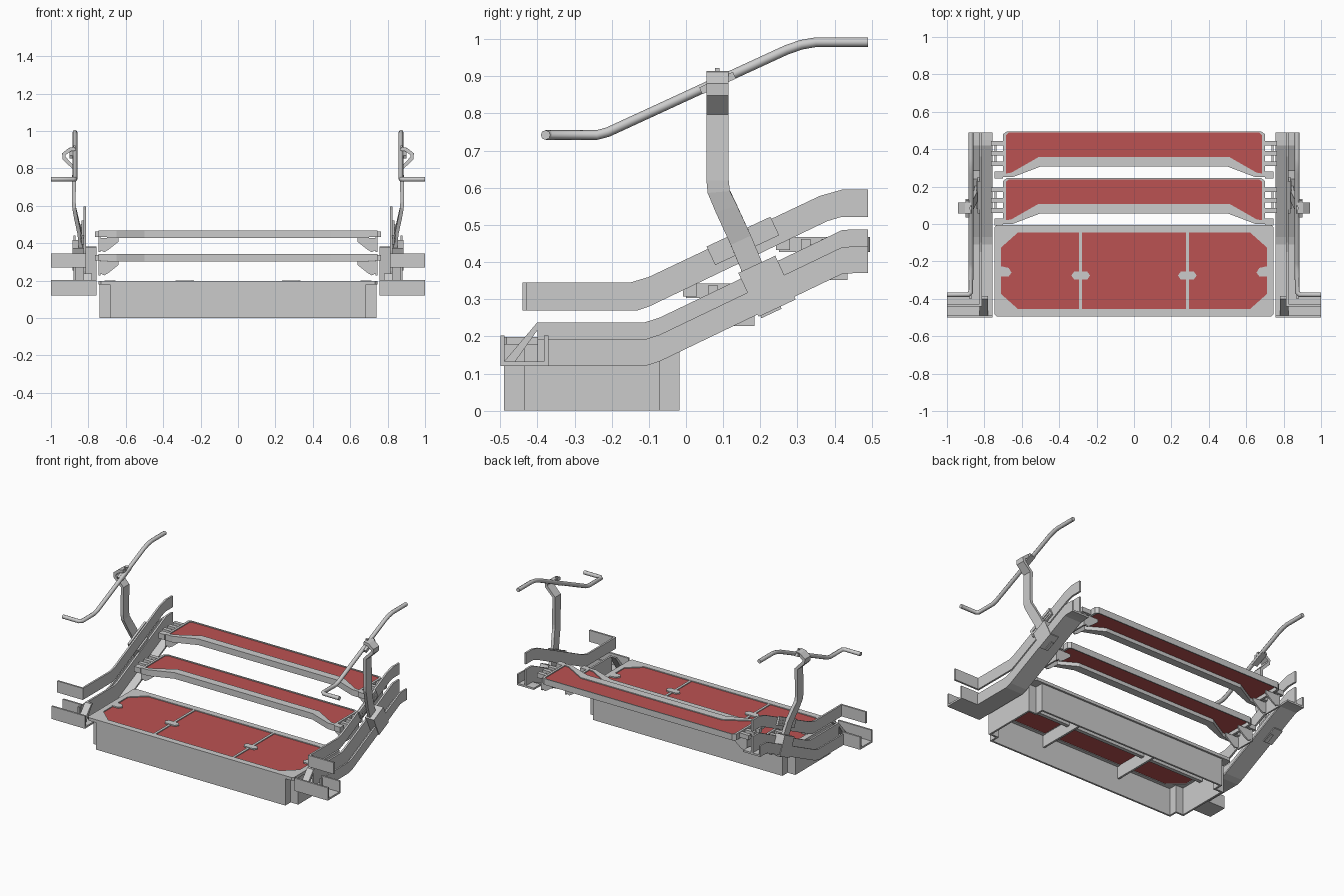
import bpy, bmesh, math
from mathutils import Vector

if "Cube" in bpy.data.objects:
    bpy.data.objects.remove(bpy.data.objects["Cube"])

red = bpy.data.materials.new("red_tread")
red.diffuse_color = (0.5, 0.085, 0.085, 1)
red.use_nodes = True
red.node_tree.nodes["Principled BSDF"].inputs["Base Color"].default_value = red.diffuse_color


def make(name, verts, faces, mirror=False, mat=None):
    me = bpy.data.meshes.new(name)
    me.from_pydata([tuple(v) for v in verts], [], faces)
    ob = bpy.data.objects.new(name, me)
    bpy.context.collection.objects.link(ob)
    # consistent outward normals
    bm = bmesh.new()
    bm.from_mesh(me)
    bmesh.ops.recalc_face_normals(bm, faces=bm.faces)
    bm.to_mesh(me)
    bm.free()
    if mat:
        me.materials.append(mat)
    if mirror:
        ob.modifiers.new("mirror", 'MIRROR')
    return ob


def loft(name, rings, mirror=False, mat=None):
    """Skin equal-length closed rings and cap both ends."""
    n = len(rings[0])
    verts = [v for r in rings for v in r]
    faces = [(k*n+i, k*n+(i+1) % n, (k+1)*n+(i+1) % n, (k+1)*n+i)
             for k in range(len(rings)-1) for i in range(n)]
    last = (len(rings)-1)*n
    faces += [tuple(range(n))[::-1], tuple(range(last, last+n))]
    return make(name, verts, faces, mirror, mat)


def prism(name, pts, axis, lo, hi, mirror=False, mat=None):
    """Extrude a 2D outline along x, y or z."""
    put = {'x': lambda a, b, c: (c, a, b), 'y': lambda a, b, c: (a, c, b),
           'z': lambda a, b, c: (a, b, c)}[axis]
    return loft(name, [[put(a, b, c) for a, b in pts] for c in (lo, hi)], mirror, mat)


def box(name, x0, x1, y0, y1, z0, z1, mirror=False, mat=None):
    return prism(name, [(x0, y0), (x1, y0), (x1, y1), (x0, y1)], 'z', z0, z1, mirror, mat)


def ring(name, outer, inner, z0, z1):
    """Frame between two outlines with the same number of corners."""
    n = len(outer)
    verts = [(x, y, z) for loop in (outer, inner) for z in (z0, z1) for x, y in loop]
    faces = []
    for i in range(n):
        j = (i+1) % n
        faces += [(i, j, n+j, n+i), (2*n+i, 2*n+j, 3*n+j, 3*n+i),
                  (i, j, 2*n+j, 2*n+i), (n+i, n+j, 3*n+j, 3*n+i)]
    return make(name, verts, faces)


def octagon(x, y0, y1, c, d):
    return [(-x+c, y0), (x-c, y0), (x, y0+d), (x, y1-d),
            (x-c, y1), (-x+c, y1), (-x, y1-d), (-x, y0+d)]


def notched(x, y0, y1, c):
    """Rectangle with a square notch in each corner."""
    return [(-x+c, y0), (x-c, y0), (x-c, y0+c), (x, y0+c), (x, y1-c), (x-c, y1-c),
            (x-c, y1), (-x+c, y1), (-x+c, y1-c), (-x, y1-c), (-x, y0+c), (-x+c, y0+c)]


def tilted(cy, cz, length, height, deg):
    """Rectangle in the y-z plane turned by an angle."""
    a = math.radians(deg)
    c, s = math.cos(a), math.sin(a)
    return [(cy+u*length/2*c-v*height/2*s, cz+u*length/2*s+v*height/2*c)
            for u, v in ((-1, -1), (1, -1), (1, 1), (-1, 1))]


# bottom step: hollow notched box, rim, red panels and seams
ring("base_skirt", notched(.74, -.49, -.017, .055), notched(.728, -.478, -.029, .055), 0, .185)
ring("base_rim", octagon(.745, -.495, -.005, .012, .012),
     octagon(.71, -.455, -.045, .09, .08), .178, .198)
prism("base_panel", octagon(.712, -.457, -.043, .088, .078), 'z', .182, .192, mat=red)
box("panel_seam", .277, .293, -.457, -.043, .18, .197, True)
prism("seam_latch", [(.235, -.275), (.25, -.255), (.32, -.255), (.335, -.275),
                     (.32, -.297), (.25, -.297)], 'z', .19, .2, True)
prism("edge_latch", [(.715, -.225), (.67, -.235), (.655, -.26), (.67, -.28), (.715, -.28)],
      'z', .19, .2, True)
box("under_beam", -.72, .72, -.262, -.238, .14, .182)
box("under_rib", .277, .29, -.478, -.03, .1, .182, True)

# two upper treads: cut-back frame, red panel, end lugs and gussets
for n, (y, z) in enumerate([(0, .343), (.25, .467)], 1):
    outer = [(-.7, 0), (-.7, .23), (-.68, .245), (.68, .245), (.7, .23), (.7, 0),
             (.65, 0), (.5, .057), (-.5, .057), (-.65, 0)]
    inner = [(-.685, .02), (-.685, .225), (-.67, .238), (.67, .238), (.685, .225), (.685, .02),
             (.655, .025), (.51, .108), (-.51, .108), (-.655, .025)]
    outer = [(a, b+y) for a, b in outer]
    inner = [(a, b+y) for a, b in inner]
    ring(f"tread_{n}_frame", outer, inner, z-.04, z)
    prism(f"tread_{n}_panel", inner, 'z', z-.016, z-.006, mat=red)
    box(f"tread_{n}_corner", .7, .745, y-.008, y+.03, z-.035, z, True)
    for k, (a, b) in enumerate([(.06, .085), (.115, .14), (.17, .195)]):
        box(f"tread_{n}_lug_{k}", .695, .765, y+a, y+b, z-.035, z-.005, True)
    gus = [(.64, z-.04), (.745, z-.04), (.745, z-.1), (.715, z-.115), (.69, z-.1), (.64, z-.06)]
    prism(f"tread_{n}_gusset_front", gus, 'y', y+.06, y+.07, True)
    prism(f"tread_{n}_gusset_back", gus, 'y', y+.175, y+.185, True)
    box(f"tread_{n}_end_plate", .735, .745, y+.06, y+.185, z-.115, z-.02, True)

# lower stringer: thin folded channel following the stair slope
section = [(.757, 0), (.88, 0), (.88, .072), (.87, .072), (.87, .012), (.826, .012),
           (.826, .118), (.814, .118), (.814, .012), (.757, .012)]
path = [(-.4, .12), (-.11, .12), (-.07, .133), (.42, .368), (.45, .37), (.49, .37)]
loft("lower_stringer", [[(x, y, z+h) for x, h in section] for y, z in path], True)

# outturned foot of the stringer
prism("stringer_foot", [(.757, -.5), (1, -.5), (1, -.37), (.88, -.37), (.757, -.39)],
      'z', .12, .132, True)
box("foot_front", .757, 1, -.5, -.488, .12, .203, True)
box("foot_back", .868, 1, -.382, -.37, .12, .203, True)
prism("foot_brace", [(-.49, .132), (-.46, .132), (-.385, .238), (-.4, .238)],
      'x', .78, .826, True)

# upper skirting plate with its outturned front end
skirt = [(-.44, .27), (-.13, .27), (-.1, .28), (.38, .51), (.42, .522), (.49, .522),
         (.49, .595), (.42, .595), (.36, .578), (-.1, .36), (-.15, .345), (-.44, .345)]
prism("skirting", skirt, 'x', .814, .826, True)
box("skirting_return", .814, 1, -.44, -.428, .27, .345, True)

# post mounting brackets
prism("skirting_bracket", tilted(.153, .457, .19, .055, 25), 'x', .824, .838, True)
for k, (a, b) in enumerate([(.113, .432), (.2, .475)]):
    for d in (-.01, .01):
        prism(f"bracket_slot_{k}", tilted(a, b+d, .07, .006, 25), 'x', .836, .842, True)
prism("stringer_bracket", tilted(.218, .335, .11, .13, 25), 'x', .82, .884, True)

# handrail post: flat strap with bends
strap = [(.835, .23, .262, 25), (.838, .195, .345, 25), (.848, .147, .46, 25),
         (.867, .108, .545, 18), (.876, .088, .59, 5), (.878, .085, .62, 0), (.876, .085, .8, 0),
         (.93, .085, .855, 0), (.932, .085, .875, 0), (.9, .085, .9, 0), (.87, .085, .905, 0)]
rings = []
for i, (x, y, z, deg) in enumerate(strap):
    a, b = strap[max(i-1, 0)], strap[min(i+1, len(strap)-1)]
    t = Vector((b[0]-a[0], b[1]-a[1], b[2]-a[2])).normalized()
    w = Vector((0, math.cos(math.radians(deg)), math.sin(math.radians(deg))))
    nrm = w.cross(t).normalized()
    p = Vector((x, y, z))
    rings.append([p+w*u*.03+nrm*v*.01 for u, v in ((-1, -1), (1, -1), (1, 1), (-1, 1))])
loft("handrail_post", rings, True)
prism("handrail_saddle", tilted(.085, .882, .1, .02, 25), 'x', .862, .9, True)
box("handrail_pin", .868, .88, .078, .09, .89, .922, True)

# handrail tube, front end turned outward
rail = [(1, -.378, .742), (.885, -.378, .742), (.872, -.365, .742), (.872, -.24, .742),
        (.872, -.21, .75), (.872, .27, .971), (.872, .31, .985), (.872, .35, .992),
        (.872, .49, .992)]
for side, sx in (("left", -1), ("right", 1)):
    cu = bpy.data.curves.new(f"handrail_{side}", 'CURVE')
    cu.dimensions = '3D'
    cu.bevel_depth = .013
    cu.bevel_resolution = 2
    cu.use_fill_caps = True
    sp = cu.splines.new('POLY')
    sp.points.add(len(rail)-1)
    for pt, (x, y, z) in zip(sp.points, rail):
        pt.co = (sx*x, y, z, 1)
    bpy.context.collection.objects.link(bpy.data.objects.new(f"handrail_{side}", cu))
